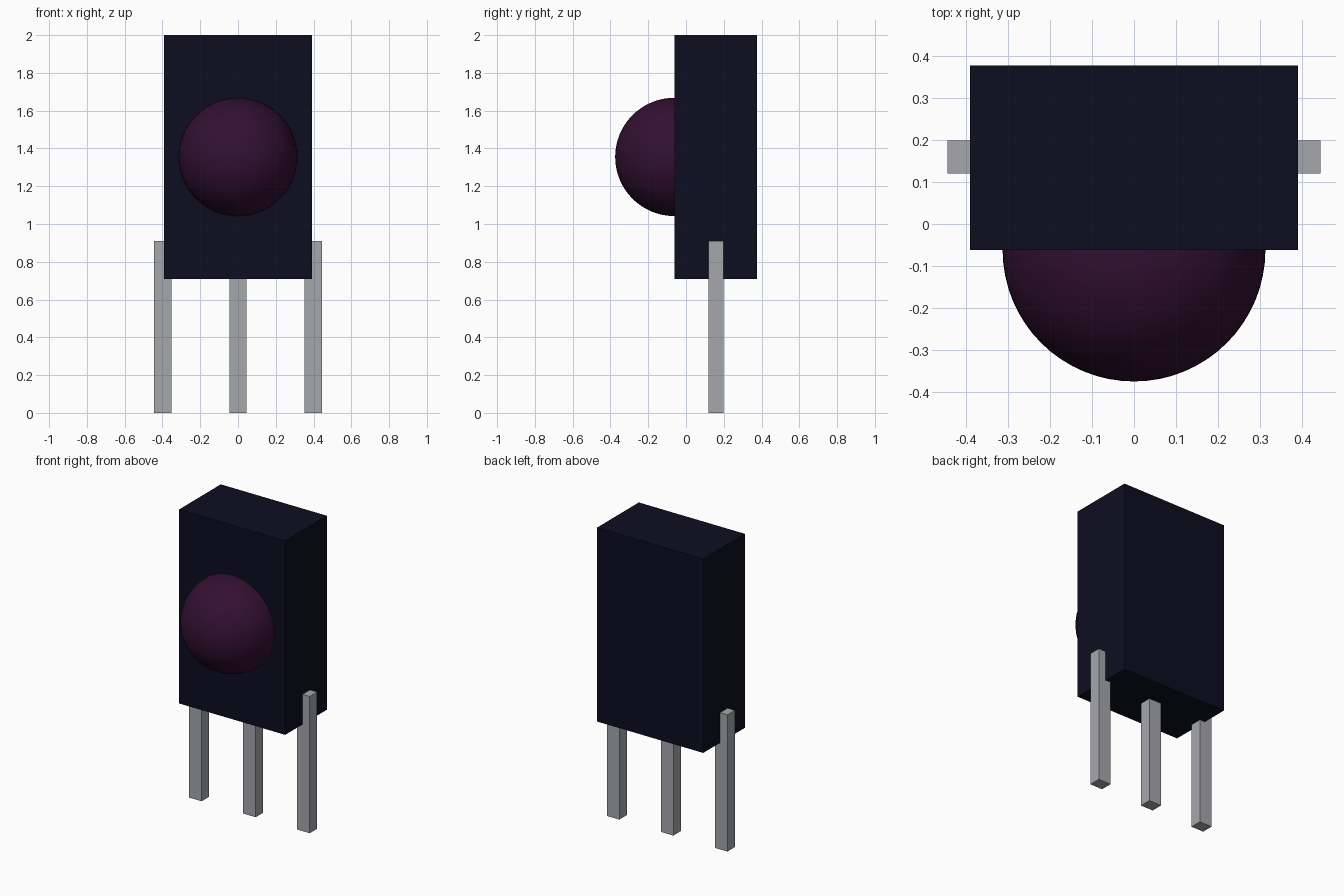
import bpy

cube = bpy.data.objects.get("Cube")
if cube:
    bpy.data.objects.remove(cube, do_unlink=True)


def material(name, rgb):
    mat = bpy.data.materials.new(name)
    mat.use_nodes = True
    mat.diffuse_color = (*rgb, 1)
    bsdf = next(n for n in mat.node_tree.nodes if n.type == 'BSDF_PRINCIPLED')
    bsdf.inputs["Base Color"].default_value = (*rgb, 1)
    return mat


def box(name, lo, hi, mat):
    centre = [(a + b) / 2 for a, b in zip(lo, hi)]
    bpy.ops.mesh.primitive_cube_add(size=1, location=centre)
    ob = bpy.context.object
    ob.name = name
    ob.scale = [b - a for a, b in zip(lo, hi)]
    bpy.ops.object.transform_apply(location=False, rotation=False, scale=True)
    ob.data.materials.append(mat)
    return ob


navy = material("dark navy", (0.004, 0.004, 0.014))
plum = material("dark plum", (0.033, 0.005, 0.031))
metal = material("grey metal", (0.38, 0.39, 0.41))

# Housing block
box("housing", (-0.391, -0.062, 0.71), (0.391, 0.377, 2.0), navy)

# Round lens, half sunk into the front of the housing
bpy.ops.mesh.primitive_uv_sphere_add(segments=64, ring_count=32, radius=0.313,
                                     location=(0, -0.062, 1.355))
lens = bpy.context.object
lens.name = "lens"
lens.data.materials.append(plum)
bpy.ops.object.shade_smooth()

# Three square pins reaching up into the housing
for name, x in (("right_pin", -0.398), ("middle_pin", 0), ("left_pin", 0.398)):
    box(name, (x - 0.046, 0.12, 0), (x + 0.046, 0.199, 0.91), metal)
